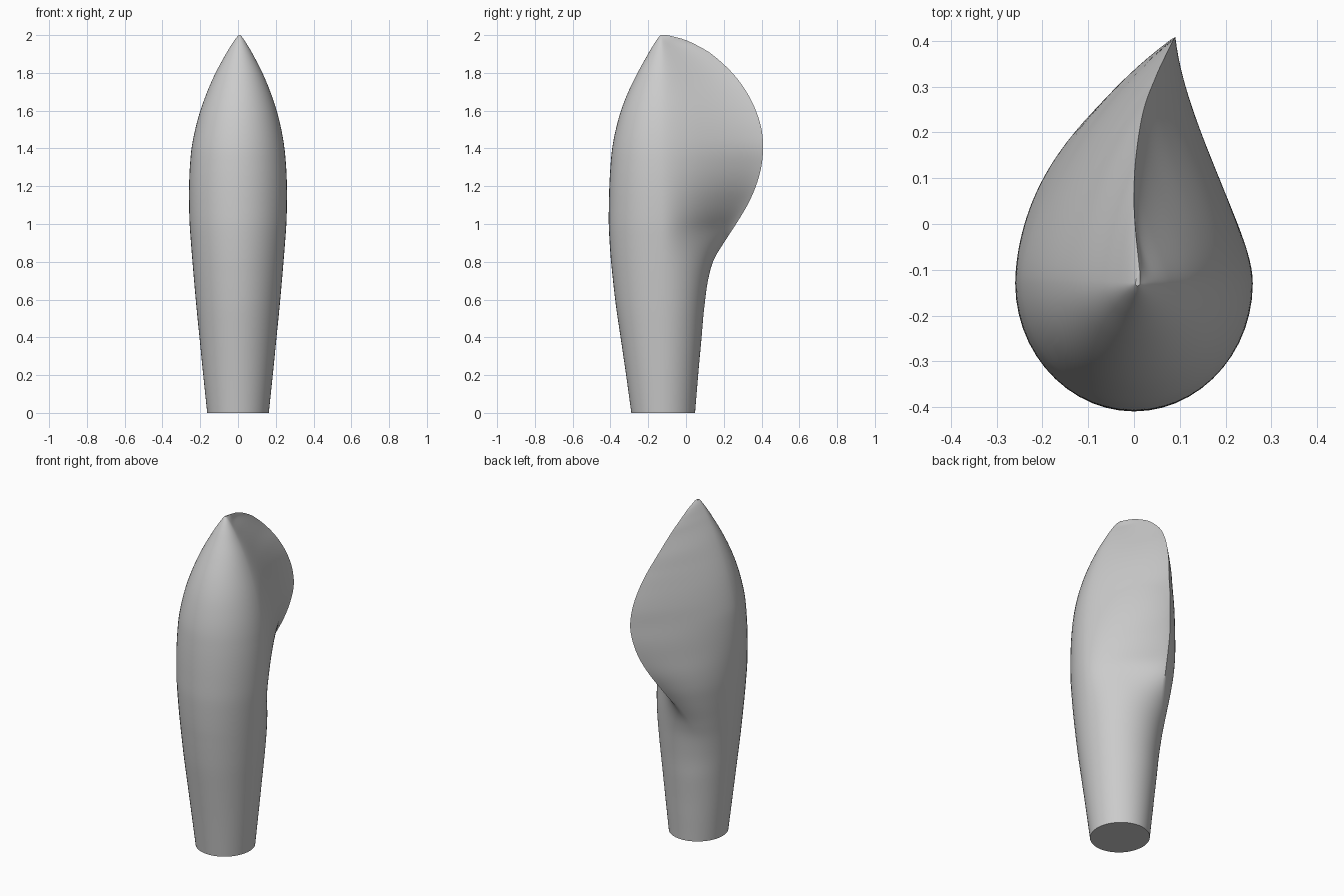
import bpy, bmesh, math
from mathutils import Vector

if "Cube" in bpy.data.objects:
    bpy.data.objects.remove(bpy.data.objects["Cube"])

# z, body radius, crest x, crest y, front depth factor  (crest = sharp fin edge behind)
KEYS = [
    (0.00, 0.163, 0.00, 0.048, 1.04), (0.20, 0.184, -0.03, 0.062, 1.06),
    (0.40, 0.204, -0.08, 0.067, 1.09), (0.55, 0.219, -0.125, 0.058, 1.11),
    (0.66, 0.229, -0.13, 0.075, 1.115), (0.74, 0.236, -0.115, 0.107, 1.115),
    (0.80, 0.241, -0.095, 0.138, 1.115), (0.90, 0.249, -0.055, 0.20, 1.105),
    (1.00, 0.256, -0.02, 0.265, 1.09), (1.10, 0.259, 0.015, 0.325, 1.075),
    (1.20, 0.259, 0.05, 0.37, 1.065), (1.30, 0.255, 0.075, 0.398, 1.06),
    (1.40, 0.246, 0.09, 0.408, 1.06), (1.50, 0.228, 0.085, 0.40, 1.06),
    (1.60, 0.202, 0.07, 0.37, 1.06), (1.70, 0.167, 0.047, 0.32, 1.05),
    (1.80, 0.124, 0.02, 0.245, 1.02), (1.90, 0.071, 0.003, 0.135, 1.0),
    (1.95, 0.041, 0.0, 0.05, 1.0), (1.98, 0.021, 0.004, -0.02, 1.0),
    (2.00, 0.005, 0.012, -0.10, 1.0),
]
RINGS, SIDE = 110, 26


def tangent(i, c):
    a, b = KEYS[max(i - 1, 0)], KEYS[min(i + 1, len(KEYS) - 1)]
    return (b[c] - a[c]) / (b[0] - a[0])


def sample(z):
    """Smooth (Hermite) interpolation of the key sections."""
    i = 0
    while i < len(KEYS) - 2 and z > KEYS[i + 1][0]:
        i += 1
    a, b = KEYS[i], KEYS[i + 1]
    h = b[0] - a[0]
    t = (z - a[0]) / h
    return [(2*t**3 - 3*t*t + 1) * a[c] + (t**3 - 2*t*t + t) * h * tangent(i, c)
            + (3*t*t - 2*t**3) * b[c] + (t**3 - t*t) * h * tangent(i + 1, c)
            for c in (1, 2, 3, 4)]


def bezier(p, t):
    s = 1 - t
    return p[0]*s**3 + p[1]*3*s*s*t + p[2]*3*s*t*t + p[3]*t**3


def smooth(t):
    t = max(0.0, min(1.0, t))
    return t * t * (3 - 2 * t)


def section(z):
    """Half ellipse at the front, two curves meeting at the crest behind."""
    r, tx, ty, depth = sample(z)
    c = Vector((0.008 * max(0, (z - 1.4) / 0.6), -0.13 + 0.01 * max(0, 1 - z)))
    tip = Vector((tx, ty))
    d = tip - c
    out = max(0.0, d.length - r)
    u = d.normalized()
    sides = []
    for s in (1, -1):
        start = c + Vector((s * r, 0))
        arc = math.acos(max(-1, min(1, u.x * s)))
        k = 4 / 3 * math.tan(arc / 4) * r
        round_handle = Vector((u.y, -u.x)) * s * k
        if s > 0:
            w, fin = smooth(out / 0.14), Vector((0.02 * r / 0.25, -0.03 - 0.5 * out))
        else:
            w, fin = smooth(out / 0.26), Vector((-0.19 * r / 0.25, -0.14))
        p2 = tip + round_handle.lerp(fin, w)
        k1 = k + (0.57 * r - k) * w
        sides.append((start, start + Vector((0, k1)), p2, tip))
    pts = [bezier(sides[0], i / SIDE) for i in range(SIDE)]
    pts += [bezier(sides[1], 1 - i / SIDE) for i in range(SIDE)]
    pts += [c + r * Vector((math.cos(a), depth * math.sin(a)))
            for a in (math.pi * (1 + i / SIDE) for i in range(SIDE))]
    return pts


# Loft the body from the sections, closer together towards the tip
bm = bmesh.new()
rings = []
for i in range(RINGS + 1):
    z = 2 * (1 - (1 - i / RINGS) ** 1.6)
    rings.append([bm.verts.new((p.x, p.y, z)) for p in section(z)])
n = len(rings[0])
for a, b in zip(rings, rings[1:]):
    for j in range(n):
        k = (j + 1) % n
        bm.faces.new((a[j], a[k], b[k], b[j]))
bm.faces.new(rings[0][::-1])
bm.faces.new(rings[-1])
bmesh.ops.recalc_face_normals(bm, faces=bm.faces)
mesh = bpy.data.meshes.new("finned_body")
bm.to_mesh(mesh)
bm.free()

body = bpy.data.objects.new("finned_body", mesh)
bpy.context.collection.objects.link(body)
grey = bpy.data.materials.new("plain_grey")
grey.diffuse_color = (0.6, 0.6, 0.6, 1)
grey.use_nodes = True
grey.node_tree.nodes["Principled BSDF"].inputs["Base Color"].default_value = grey.diffuse_color
mesh.materials.append(grey)

bpy.context.view_layer.objects.active = body
body.select_set(True)
bpy.ops.object.shade_smooth_by_angle(angle=math.radians(40))
